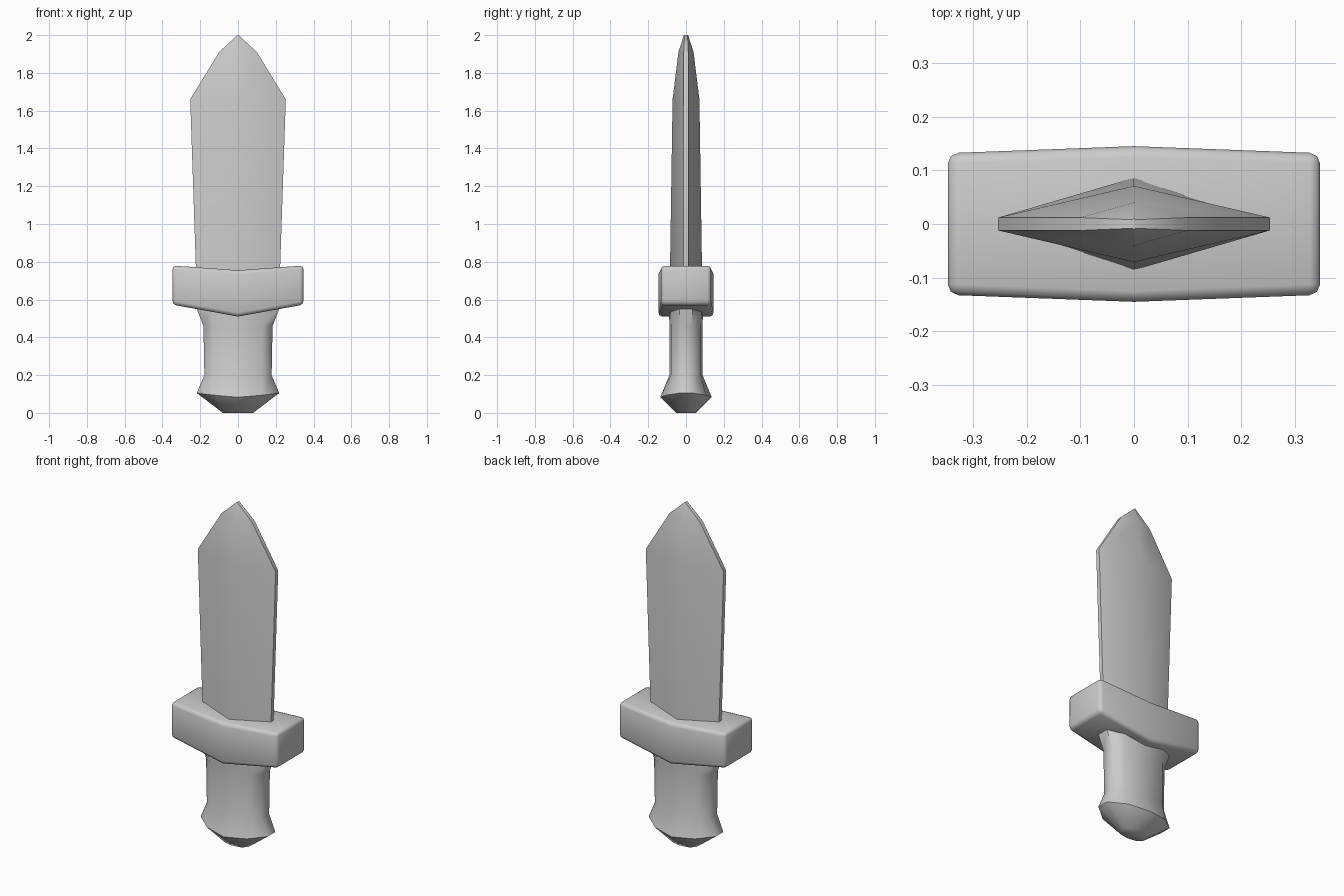
import bpy
import math

cube = bpy.data.objects.get("Cube")
if cube:
    bpy.data.objects.remove(cube)

steel = bpy.data.materials.new("plain grey")
steel.use_nodes = True
GREY = (0.6, 0.6, 0.6, 1)
steel.diffuse_color = GREY
steel.node_tree.nodes["Principled BSDF"].inputs["Base Color"].default_value = GREY


def loft(name, rings, bevel=0):
    """Skin a stack of matching closed rings and cap both ends."""
    n = len(rings[0])
    verts = [p for ring in rings for p in ring]
    faces = [tuple(reversed(range(n))), tuple(range(len(verts) - n, len(verts)))]
    for r in range(len(rings) - 1):
        for i in range(n):
            j = (i + 1) % n
            faces.append((r * n + i, r * n + j, r * n + n + j, r * n + n + i))
    mesh = bpy.data.meshes.new(name)
    mesh.from_pydata(verts, [], faces)
    mesh.materials.append(steel)
    obj = bpy.data.objects.new(name, mesh)
    bpy.context.collection.objects.link(obj)
    bpy.ops.object.select_all(action='DESELECT')
    obj.select_set(True)
    bpy.context.view_layer.objects.active = obj
    if bevel:
        mod = obj.modifiers.new("soft edges", 'BEVEL')
        mod.width = bevel
        mod.segments = 2
        mod.limit_method = 'ANGLE'
        mod.angle_limit = math.radians(40)
        bpy.ops.object.modifier_apply(modifier=mod.name)
    bpy.ops.object.shade_smooth_by_angle(angle=math.radians(55))
    return obj


# Blade: flattened hexagon with a centre ridge and thin flat edges
def blade_ring(z, w, ridge, edge=0.012):
    return [(w, -edge, z), (w, edge, z), (0, ridge, z),
            (-w, edge, z), (-w, -edge, z), (0, -ridge, z)]


loft("blade", [blade_ring(0.68, 0.22, 0.086),
               blade_ring(1.66, 0.253, 0.071),
               blade_ring(1.91, 0.10, 0.04),
               blade_ring(2.0, 0.003, 0.011, 0.008)])


# Crossguard: three sections along x, deeper and lower in the middle
def guard_ring(x, depth, low, high):
    return [(x, -depth, low), (x, depth, low), (x, depth, high), (x, -depth, high)]


loft("crossguard", [guard_ring(-0.347, 0.132, 0.573, 0.78),
                    guard_ring(0, 0.145, 0.51, 0.755),
                    guard_ring(0.347, 0.132, 0.573, 0.78)], bevel=0.02)


# Grip and pommel: rounded ten-sided sections, with narrow sides that flare out
def grip_ring(z, w, side, corner, depth, centre, drop=0):
    quarter = [(w, side, z), (corner, depth, z - drop / 2)]
    front = [(x, -y, h) for x, y, h in quarter]
    right = front[::-1] + quarter
    left = [(-x, -y, h) for x, y, h in right]
    return right + [(0, centre, z - drop)] + left + [(0, -centre, z - drop)]


loft("grip_and_pommel", [grip_ring(0, 0.08, 0.02, 0.05, 0.045, 0.052),
                         grip_ring(0.105, 0.218, 0.035, 0.13, 0.105, 0.136, 0.022),
                         grip_ring(0.2, 0.178, 0.035, 0.13, 0.08, 0.088),
                         grip_ring(0.46, 0.183, 0.035, 0.13, 0.08, 0.088),
                         grip_ring(0.56, 0.222, 0.035, 0.14, 0.082, 0.09),
                         grip_ring(0.62, 0.222, 0.035, 0.14, 0.082, 0.09)])
